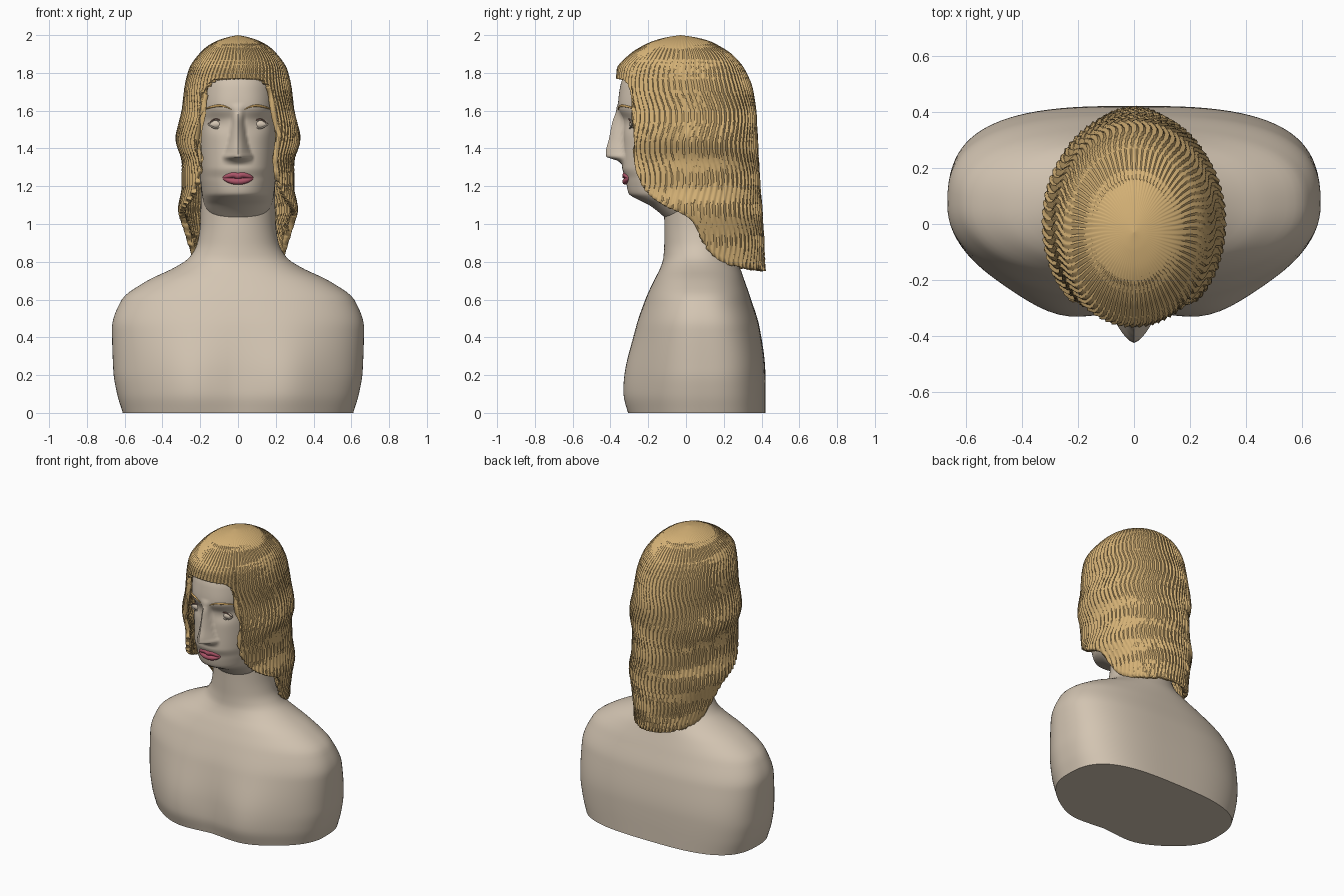
import bpy, bmesh, math, random
from math import sin, cos, exp, pi

random.seed(4)
if "Cube" in bpy.data.objects:
    bpy.data.objects.remove(bpy.data.objects["Cube"])


def material(name, rgb):
    m = bpy.data.materials.new(name)
    m.use_nodes = True
    m.diffuse_color = (*rgb, 1)
    m.node_tree.nodes["Principled BSDF"].inputs["Base Color"].default_value = (*rgb, 1)
    return m


skin = material("stone skin", (0.65, 0.555, 0.445))
blond = material("golden hair", (0.66, 0.44, 0.18))
lip_red = material("lip red", (0.42, 0.09, 0.14))
brow_gold = material("brow gold", (0.78, 0.48, 0.16))
lid_brown = material("eyelid brown", (0.28, 0.14, 0.11))


def at(table, z):
    """Smooth monotone interpolation of table rows, keyed by the first column."""
    z = min(max(z, table[0][0]), table[-1][0])
    i = 0
    while i < len(table) - 2 and z > table[i + 1][0]:
        i += 1
    h = table[i + 1][0] - table[i][0]
    t = (z - table[i][0]) / h
    out = []
    for c in range(1, len(table[0])):
        def slope(k):
            return (table[k + 1][c] - table[k][c]) / (table[k + 1][0] - table[k][0])

        def tangent(k):
            if k == 0:
                return slope(0)
            if k == len(table) - 1:
                return slope(k - 1)
            a, b = slope(k - 1), slope(k)
            return 2 * a * b / (a + b) if a * b > 0 else 0
        a, b = table[i][c], table[i + 1][c]
        s = t * t * (3 - 2 * t)
        out.append(a + (b - a) * s + h * (tangent(i) * t * (1 - t) ** 2 - tangent(i + 1) * t * t * (1 - t)))
    return out


def power(v, p):
    return math.copysign(abs(v) ** p, v)


def ring(a, w, front, back, mid, n):
    """Rounded-oval point; angle 0 faces the front."""
    depth = mid - front if cos(a) > 0 else back - mid
    return w * power(sin(a), 2 / n), mid - depth * power(cos(a), 2 / n)


def finish(obj, mat, angle):
    obj.data.materials.append(mat)
    bpy.ops.object.select_all(action="DESELECT")
    obj.select_set(True)
    bpy.context.view_layer.objects.active = obj
    bpy.ops.object.shade_smooth_by_angle(angle=math.radians(angle))


def loft(name, point, rows, cols, mat, angle=40, closed_base=True):
    """Skin of rings from the bottom up, with outward faces."""
    bm = bmesh.new()
    grid = [[bm.verts.new(point(2 * pi * j / cols, i / rows)) for j in range(cols)]
            for i in range(rows + 1)]
    for r, s in zip(grid, grid[1:]):
        for j in range(cols):
            k = (j + 1) % cols
            bm.faces.new((r[j], r[k], s[k], s[j]))
    bm.faces.new(grid[-1])
    if closed_base:
        bm.faces.new(grid[0][::-1])
    mesh = bpy.data.meshes.new(name)
    bm.to_mesh(mesh)
    bm.free()
    obj = bpy.data.objects.new(name, mesh)
    bpy.context.collection.objects.link(obj)
    finish(obj, mat, angle)
    return obj


def tube(name, points, radii, thickness, mat):
    curve = bpy.data.curves.new(name, "CURVE")
    curve.dimensions = "3D"
    curve.bevel_depth = thickness
    curve.bevel_resolution = 3
    curve.use_fill_caps = True
    sp = curve.splines.new("POLY")
    sp.points.add(len(points) - 1)
    for p, co, r in zip(sp.points, points, radii):
        p.co = (*co, 1)
        p.radius = r
    sp.use_smooth = True
    curve.materials.append(mat)
    obj = bpy.data.objects.new(name, curve)
    bpy.context.collection.objects.link(obj)


# Bust and neck: height, half width, front, back, roundness front, roundness back
BODY = [(0, .61, -.285, .422, 2.2, 3), (.1, .64, -.30, .422, 2.2, 3), (.22, .66, -.295, .42, 2.2, 3),
        (.45, .667, -.262, .39, 2.2, 2.8), (.6, .615, -.215, .345, 2.2, 2.5),
        (.7, .48, -.17, .31, 2.2, 2.3), (.77, .335, -.135, .285, 2.1, 2.1),
        (.82, .26, -.12, .26, 2, 2), (.9, .215, -.115, .23, 2, 2),
        (1.0, .2, -.115, .21, 2, 2), (1.2, .195, -.12, .2, 2, 2)]


def body_point(a, t):
    z = 1.2 * t
    w, f, b, nf, nb = at(BODY, z)
    x, y = ring(a, w, f, b, .07, nf if cos(a) > 0 else nb)
    if cos(a) > 0:
        y -= .05 * exp(-((abs(x) - .26) / .13) ** 2 / 2 - ((z - .13) / .2) ** 2 / 2)
    return x, y, z


loft("bust", body_point, 60, 96, skin)

# Head: height, half width, front, back, roundness
HEAD = [(1.0, .09, -.08, .1, 2), (1.05, .15, -.13, .16, 2), (1.1, .178, -.195, .2, 2), (1.135, .187, -.265, .23, 2.1),
        (1.16, .191, -.303, .25, 2.2), (1.2, .196, -.313, .28, 2.3), (1.24, .2, -.318, .3, 2.4),
        (1.3, .205, -.338, .31, 2.4), (1.45, .212, -.335, .32, 2.4),
        (1.55, .215, -.338, .32, 2.4), (1.62, .218, -.36, .32, 2.4), (1.72, .22, -.35, .31, 2.3),
        (1.82, .2, -.31, .27, 2.2), (1.9, .14, -.2, .18, 2), (1.95, .02, -.04, .02, 2)]
# Nose: height, projection, half width
NOSE = [(1.315, 0, .075), (1.335, .025, .082), (1.358, .088, .082), (1.38, .088, .07),
        (1.45, .073, .05), (1.55, .05, .036), (1.6, .014, .036), (1.64, 0, .04)]


def face_y(x, z):
    """Front surface of the face, with nose and eye sockets."""
    w, f, b, n = at(HEAD, z)
    y = f * max(0, 1 - abs(x / w) ** n) ** (1 / n)
    p, nw = at(NOSE, z)
    y -= p * max(0, 1 - (abs(x) / nw) ** 1.5)
    y += .018 * exp(-((abs(x) - .115) / .05) ** 2 / 2 - ((z - 1.535) / .032) ** 2 / 2)
    return y


def head_point(a, t):
    z = 1.0 + .95 * t
    w, f, b, n = at(HEAD, z)
    x, y = ring(a, w, f, b, 0, n)
    return x, (face_y(x, z) if cos(a) > 0.01 else y), z


loft("head", head_point, 110, 160, skin, 50)

# Eyes, eyelids and brows, one set for each side
for side, label in ((1, "left"), (-1, "right")):
    ey = face_y(.115, 1.528)
    bpy.ops.mesh.primitive_uv_sphere_add(segments=24, ring_count=12, location=(side * .115, ey + .004, 1.528))
    eye = bpy.context.object
    eye.name = label + "_eye"
    eye.scale = (.04, .018, .021)
    finish(eye, skin, 60)
    steps = [i / 12 for i in range(13)]
    for lid, lift in (("upper", .025), ("lower", -.021)):
        pts = [(side * (.072 + .086 * s), ey - .012 * sin(pi * s), 1.528 + lift * sin(pi * s)) for s in steps]
        tube(f"{label}_{lid}_eyelid", pts, [1] * 13, .004, skin)
    pts = [(side * (.072 + .086 * s), ey - .004 - .013 * sin(pi * s), 1.53 + .026 * sin(pi * s)) for s in steps]
    tube(label + "_lash_line", pts, [.3 + sin(pi * s) for s in steps], .0025, lid_brown)
    pts = []
    for s in steps:
        x, z = .035 + .15 * s, 1.605 + .021 * sin(pi * s ** .8)
        pts.append((side * x, face_y(x, z) - .002, z))
    tube(label + "_eyebrow", pts, [.4 + sin(pi * s) for s in steps], .0045, brow_gold)

# Lips
mouth = [i / 12 for i in range(-12, 13)]
for name, sign in (("upper_lip", 1), ("lower_lip", -1)):
    pts = []
    for s in mouth:
        bow = (1 - s * s) * (.018 if sign < 0 else .02) - (.009 * exp(-(s / .16) ** 2) if sign > 0 else 0)
        pts.append((.08 * s, face_y(.08 * s, 1.24) - .002, 1.243 + sign * bow))
    tube(name, pts, [.15 + .85 * (1 - s * s) ** .6 for s in mouth], .0175, lip_red)

# Hair: height, half width, front, back
HAIR = [(.74, .245, -.37, .42), (.85, .26, -.37, .415), (.95, .283, -.37, .41), (1.08, .315, -.37, .402),
        (1.2, .296, -.37, .392), (1.32, .296, -.37, .385), (1.45, .328, -.37, .378), (1.6, .297, -.37, .37),
        (1.72, .282, -.37, .35), (1.82, .258, -.364, .308), (1.9, .205, -.295, .24), (1.94, .163, -.235, .18),
        (1.97, .11, -.17, .12), (1.99, .05, -.095, .04), (2, 0, -.03, -.03)]
# Lower edge of the hair by angle from the front, in degrees
HEM = [(0, 1.77), (25, 1.765), (36, 1.73), (40, 1.64), (44, 1.3), (57, 1.16), (71, 1.1), (90, 1.03),
       (97, .94), (105, .84), (115, .79), (140, .76), (180, .745)]
STRANDS = 76
uneven = [random.uniform(0, .01) for _ in range(STRANDS)]


def hair_point(a, t):
    deg = math.degrees(min(a, 2 * pi - a))
    hem = at(HEM, deg)[0]
    turn = a / (2 * pi) * STRANDS
    if deg > 90:
        hem += uneven[int(turn) % STRANDS]
    z = 2 - (2 - hem) * max(1 - t, .01) ** 2
    w, f, b = at(HAIR, z)
    # Rounded strands lean on one another and sway as they fall
    u = 2 * pi * (turn + .55 * sin(z * 19))
    grow = 1 + (sin(u) + .45 * sin(2 * u) - .4) * .011 * min(1, w / .15)
    mid = (f + b) / 2
    x, y = ring(a, w, f, b, mid, 2.1)
    return x * grow, mid + (y - mid) * grow, z


hair = loft("hair", hair_point, 80, STRANDS * 6, blond, 35, False)
thick = hair.modifiers.new("thickness", "SOLIDIFY")
thick.thickness = .028
thick.offset = -1
